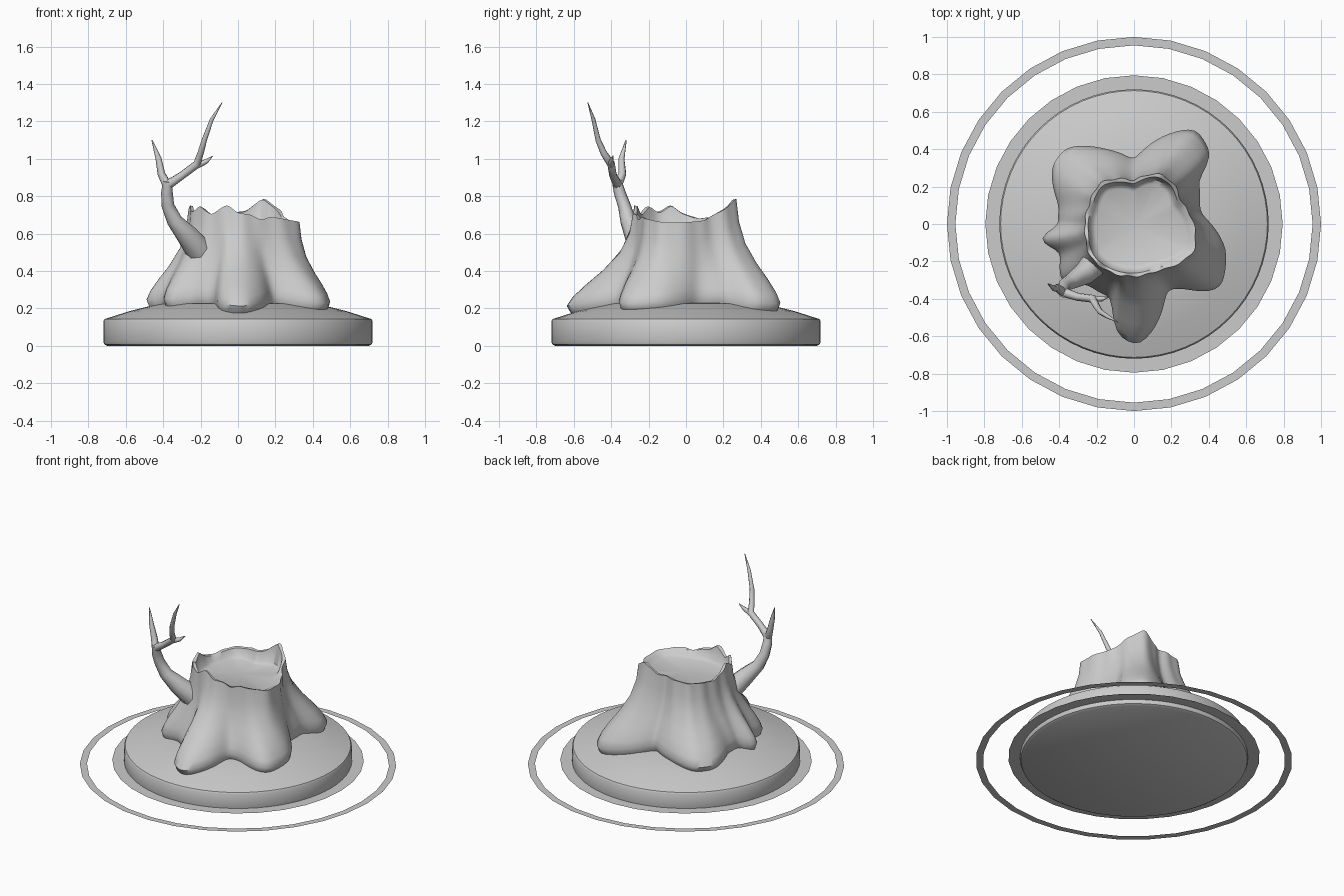
import bpy, bmesh, math
from mathutils import Vector

old = bpy.data.objects.get("Cube")
if old:
    bpy.data.objects.remove(old, do_unlink=True)

grey = bpy.data.materials.new("plain_grey")
grey.use_nodes = True
tone = (0.6, 0.6, 0.6, 1)
grey.diffuse_color = tone
grey.node_tree.nodes["Principled BSDF"].inputs["Base Color"].default_value = tone


def finish(name, bm, angle=None):
    """Turn a bmesh into a named object, smooth shaded below the given angle."""
    bmesh.ops.recalc_face_normals(bm, faces=bm.faces)
    mesh = bpy.data.meshes.new(name)
    bm.to_mesh(mesh)
    bm.free()
    mesh.materials.append(grey)
    obj = bpy.data.objects.new(name, mesh)
    bpy.context.collection.objects.link(obj)
    if angle:
        bpy.ops.object.select_all(action="DESELECT")
        obj.select_set(True)
        bpy.context.view_layer.objects.active = obj
        bpy.ops.object.shade_smooth_by_angle(angle=math.radians(angle))
    return obj


def bridge(bm, loops):
    """Join successive closed loops of points with quads and return the vertices."""
    rows = [[bm.verts.new(p) for p in loop] for loop in loops]
    for low, high in zip(rows, rows[1:]):
        count = len(low)
        for i in range(count):
            j = (i + 1) % count
            bm.faces.new((low[i], low[j], high[j], high[i]))
    return rows


def circle(radius, z, count):
    turn = math.tau / count
    return [Vector((radius * math.cos(i * turn), radius * math.sin(i * turn), z))
            for i in range(count)]


def fan(bm, row, z):
    """Close a loop with triangles around its middle."""
    middle = sum((v.co for v in row), Vector()) / len(row)
    middle.z = z
    tip = bm.verts.new(middle)
    for a, b in zip(row, row[1:] + row[:1]):
        bm.faces.new((a, b, tip))


# Round plinth with a softened edge and a gently domed top
bm = bmesh.new()
profile = [(0.7, 0), (0.715, 0.008), (0.72, 0.02), (0.72, 0.13), (0.713, 0.143),
           (0.58, 0.185), (0.42, 0.225), (0.2, 0.24)]
rows = bridge(bm, [circle(r, z, 64) for r, z in profile])
bm.faces.new(rows[0])
fan(bm, rows[-1], 0.245)
finish("plinth", bm, 35)

# Two thin flat rings around the plinth
for name, inner, outer, z in (("inner_ring", 0.71, 0.795, 0.035),
                              ("outer_ring", 0.955, 1.0, 0.004)):
    bm = bmesh.new()
    bridge(bm, [circle(inner, z, 32), circle(outer, z, 32)])
    finish(name, bm)

# Stump outlines: root tips on the ground and the broken rim
root_outline = [(0.36, 0.05), (0.45, -0.05), (0.49, -0.13), (0.47, -0.33), (0.42, -0.36),
                (0.25, -0.34), (0.17, -0.35), (0.14, -0.5), (0.03, -0.65), (-0.04, -0.63),
                (-0.13, -0.53), (-0.1, -0.4), (-0.25, -0.32), (-0.39, -0.31),
                (-0.39, -0.15), (-0.51, -0.08), (-0.49, -0.04), (-0.4, -0.03),
                (-0.4, 0.1), (-0.44, 0.31), (-0.36, 0.41), (-0.15, 0.4), (0, 0.34),
                (0.18, 0.48), (0.33, 0.51), (0.42, 0.35), (0.34, 0.25), (0.35, 0.1)]
rim_outline = [(0.33, -0.05), (0.32, -0.15), (0.22, -0.22), (0.12, -0.25), (0, -0.28),
               (-0.12, -0.26), (-0.23, -0.18), (-0.26, -0.05), (-0.24, 0.1),
               (-0.18, 0.22), (0, 0.23), (0.13, 0.27), (0.21, 0.22), (0.25, 0.12)]
rim_heights = [(0, 0.66), (20, 0.67), (47, 0.74), (63, 0.79), (80, 0.72), (128, 0.7),
               (165, 0.68), (185, 0.71), (198, 0.755), (212, 0.71), (225, 0.75), (240, 0.7),
               (258, 0.755), (270, 0.71), (285, 0.7), (296, 0.67), (306, 0.69), (340, 0.66)]
SIDES = 120


def polar(points):
    return [(math.degrees(math.atan2(y, x)) % 360, math.hypot(x, y)) for x, y in points]


def around(pairs, passes):
    """Sample angle and value pairs evenly round the circle, then soften them."""
    pairs = sorted(pairs)
    first, last = pairs[0], pairs[-1]
    pairs = [(last[0] - 360, last[1])] + pairs + [(first[0] + 360, first[1])]
    values = []
    for i in range(SIDES):
        a = 360 * i / SIDES
        for (a0, v0), (a1, v1) in zip(pairs, pairs[1:]):
            if a0 <= a < a1:
                values.append(v0 + (v1 - v0) * (a - a0) / (a1 - a0))
                break
    for _ in range(passes):
        values = [(values[i - 1] + 2 * values[i] + values[(i + 1) % SIDES]) / 4
                  for i in range(SIDES)]
    return values


root = around(polar(root_outline), 2)
rim = around(polar(rim_outline), 2)
height = around(rim_heights, 1)


def stump_loop(level, flare):
    """One loop of the trunk: level runs from ground to rim, flare from rim to roots."""
    loop = []
    for i in range(SIDES):
        a = math.tau * i / SIDES
        ground = 0.335 - 0.25 * root[i]
        r = rim[i] + (root[i] - rim[i]) * flare
        r += 0.004 * math.sin(17 * a + 2 * level) * level
        z = ground + (height[i] - ground) * level
        loop.append(Vector((r * math.cos(a), r * math.sin(a), z)))
    return loop


def inside_loop(inset, z=None):
    """One loop inside the broken rim, following its height unless z is given."""
    return [Vector(((rim[i] - inset) * math.cos(math.tau * i / SIDES),
                    (rim[i] - inset) * math.sin(math.tau * i / SIDES),
                    height[i] - 0.004 if z is None else z)) for i in range(SIDES)]


# Hollow-topped stump with flared roots
bm = bmesh.new()
flares = [(-0.06, 0.8), (0, 0.94), (0.07, 1), (0.16, 0.91), (0.28, 0.72), (0.42, 0.47),
          (0.6, 0.21), (0.8, 0.06), (1, 0)]
loops = [stump_loop(level, flare) for level, flare in flares]
loops += [inside_loop(0.018), inside_loop(0.035, 0.65), inside_loop(0.06, 0.635)]
rows = bridge(bm, loops)
bm.faces.new(rows[0])
fan(bm, rows[-1], 0.645)
finish("stump", bm, 50)


def limb(name, points):
    """Tapering round limb through points given as x, y, z and radius."""
    curve = bpy.data.curves.new(name, "CURVE")
    curve.dimensions = "3D"
    curve.bevel_depth = 1
    curve.bevel_resolution = 2
    curve.use_fill_caps = True
    spline = curve.splines.new("POLY")
    spline.points.add(len(points) - 1)
    for point, (x, y, z, radius) in zip(spline.points, points):
        point.co = (x, y, z, 1)
        point.radius = radius
    spline.use_smooth = True
    curve.materials.append(grey)
    obj = bpy.data.objects.new(name, curve)
    bpy.context.collection.objects.link(obj)
    bpy.ops.object.select_all(action="DESELECT")
    obj.select_set(True)
    bpy.context.view_layer.objects.active = obj
    bpy.ops.object.convert(target="MESH")


# Bare forked branch growing from the side of the stump
limb("branch_trunk", [(-0.2, -0.2, 0.5, 0.075), (-0.27, -0.27, 0.59, 0.06),
                      (-0.34, -0.31, 0.67, 0.042), (-0.375, -0.33, 0.75, 0.034),
                      (-0.38, -0.355, 0.82, 0.031), (-0.375, -0.37, 0.88, 0.026)])
limb("branch_left_fork", [(-0.38, -0.365, 0.86, 0.025), (-0.41, -0.34, 0.92, 0.021),
                          (-0.425, -0.345, 1.0, 0.016), (-0.46, -0.32, 1.1, 0.003)])
limb("branch_right_fork", [(-0.375, -0.365, 0.86, 0.026), (-0.3, -0.39, 0.91, 0.021),
                           (-0.22, -0.4, 0.97, 0.022), (-0.2, -0.44, 1.03, 0.018),
                           (-0.18, -0.47, 1.1, 0.015), (-0.14, -0.495, 1.21, 0.011),
                           (-0.085, -0.525, 1.3, 0.002)])
limb("branch_twig", [(-0.22, -0.4, 0.965, 0.018), (-0.17, -0.4, 0.985, 0.013),
                     (-0.135, -0.39, 1.015, 0.002)])
